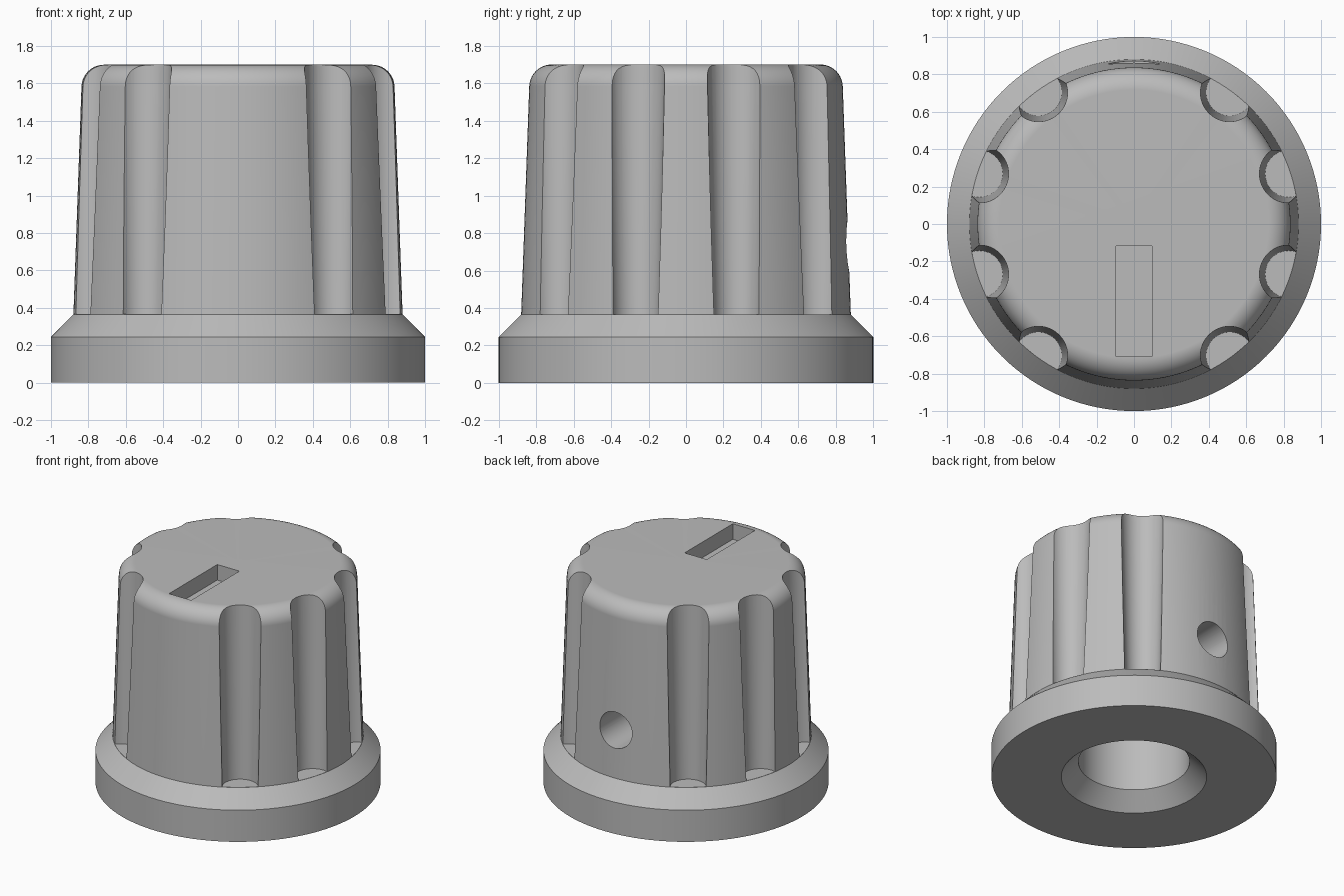
import bpy, bmesh, math
from mathutils import Matrix, Vector

default = bpy.data.objects.get("Cube")
if default:
    bpy.data.objects.remove(default, do_unlink=True)

SEGMENTS = 128
HEIGHT, COLLAR_TOP = 1.70, 0.365

grey = bpy.data.materials.new("plain grey")
grey.use_nodes = True
colour = (0.5, 0.5, 0.5, 1)
grey.diffuse_color = colour
grey.node_tree.nodes["Principled BSDF"].inputs["Base Color"].default_value = colour


def make_object(name, bm):
    bmesh.ops.recalc_face_normals(bm, faces=bm.faces)
    mesh = bpy.data.meshes.new(name)
    bm.to_mesh(mesh)
    bm.free()
    mesh.materials.append(grey)
    obj = bpy.data.objects.new(name, mesh)
    bpy.context.collection.objects.link(obj)
    return obj


def lathe(name, profile):
    bm = bmesh.new()
    verts = [bm.verts.new((r, 0, z)) for r, z in profile]
    edges = [bm.edges.new(pair) for pair in zip(verts, verts[1:])]
    bmesh.ops.spin(bm, geom=verts + edges, cent=(0, 0, 0), axis=(0, 0, 1),
                   angle=math.tau, steps=SEGMENTS)
    bmesh.ops.remove_doubles(bm, verts=bm.verts, dist=1e-4)
    return make_object(name, bm)


def cone(name, r1, r2, depth, matrix):
    bm = bmesh.new()
    bmesh.ops.create_cone(bm, cap_ends=True, segments=64, radius1=r1,
                          radius2=r2, depth=depth, matrix=matrix)
    return make_object(name, bm)


# Knob profile: rounded top, tapered skirt, chamfered collar, shaft bore
fillet = 0.12
rounded = [(0.717 + fillet * math.sin(a), HEIGHT - fillet + fillet * math.cos(a))
           for a in (math.radians(88) * i / 10 for i in range(11))]
profile = ([(0, HEIGHT)] + rounded +
           [(0.88, COLLAR_TOP), (1, 0.245), (1, 0), (0.51, 0),
            (0.39, 0.12), (0.39, 1.3), (0, 1.3)])
knob = lathe("knob", profile)

# Grip flutes on a ten-fold pattern, leaving the front and back plain
cutters = []
bottom, top = COLLAR_TOP + 0.001, HEIGHT + 0.1
for i in range(10):
    if i in (2, 7):
        continue
    angle = math.radians(18 + 36 * i)
    centre = Vector((0.87 * math.cos(angle), 0.87 * math.sin(angle), (bottom + top) / 2))
    cutters.append(cone("flute_cutter", 0.126, 0.159, top - bottom,
                        Matrix.Translation(centre)))

# Set screw hole through the back wall
cutters.append(cone("screw_hole_cutter", 0.138, 0.138, 0.9,
                    Matrix.Translation((0, 0.65, 0.73)) @ Matrix.Rotation(math.pi / 2, 4, "X")))

# Pointer slot in the top
bm = bmesh.new()
bmesh.ops.create_cube(bm, size=1, matrix=Matrix.Translation((0, -0.413, HEIGHT))
                      @ Matrix.Diagonal((0.19, 0.59, 0.24, 1)))
cutters.append(make_object("slot_cutter", bm))

# Carve the knob, then discard the cutters
bpy.ops.object.select_all(action="DESELECT")
knob.select_set(True)
bpy.context.view_layer.objects.active = knob
for cutter in cutters:
    cutter.hide_render = True
    cut = knob.modifiers.new("cut", "BOOLEAN")
    cut.operation, cut.solver, cut.object = "DIFFERENCE", "EXACT", cutter
    bpy.ops.object.modifier_apply(modifier=cut.name)
    bpy.data.objects.remove(cutter, do_unlink=True)

# Smooth curves with crisp edges and a flat top
bpy.ops.object.shade_smooth_by_angle(angle=math.radians(25))
weighted = knob.modifiers.new("weighted normals", "WEIGHTED_NORMAL")
weighted.keep_sharp = True
